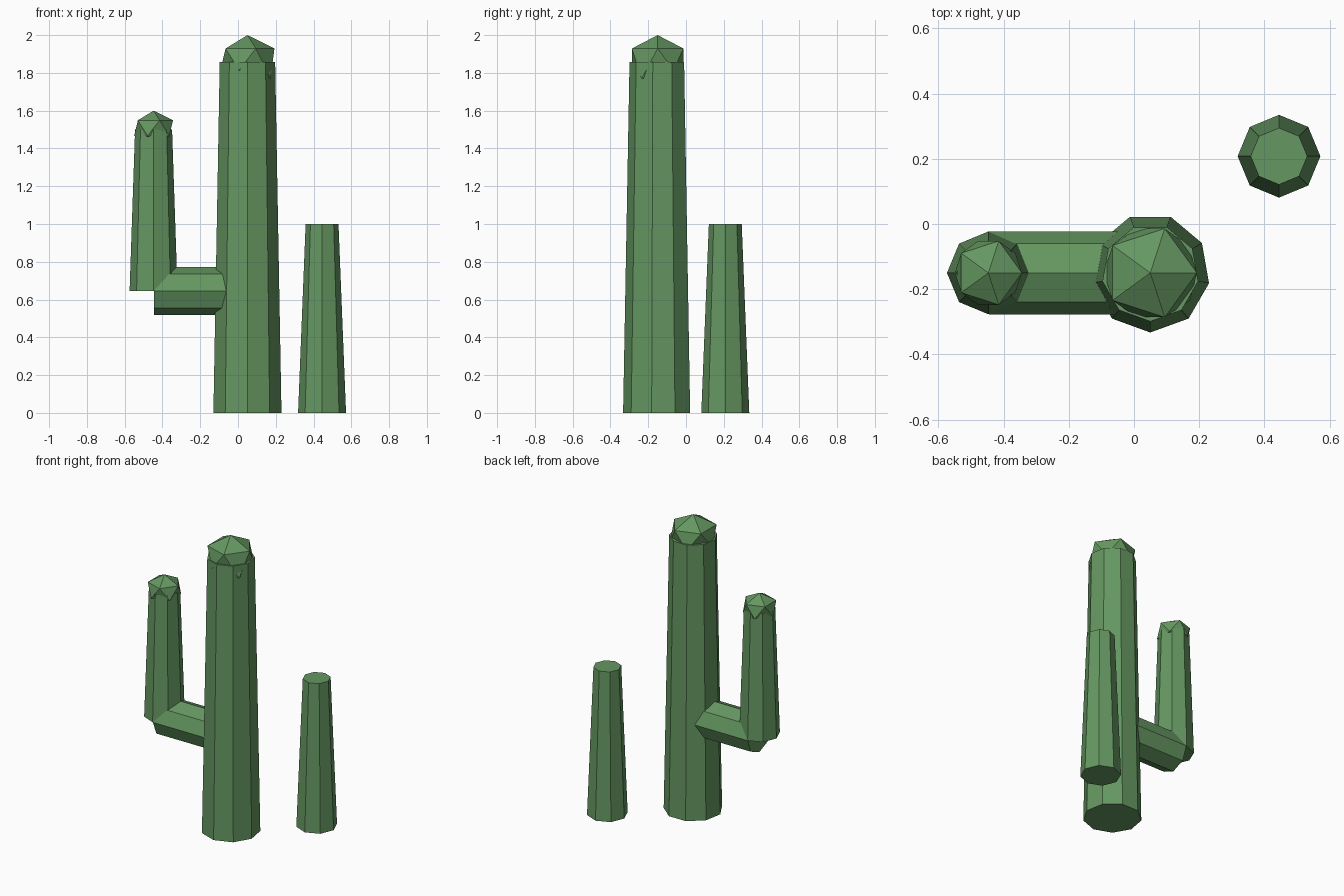
import bpy, bmesh
from math import sin, cos, pi, radians
from mathutils import Matrix, Vector

if "Cube" in bpy.data.objects:
    bpy.data.objects.remove(bpy.data.objects["Cube"])

green = bpy.data.materials.new("cactus_green")
green.diffuse_color = (0.13, 0.31, 0.12, 1)
green.use_nodes = True
green.node_tree.nodes["Principled BSDF"].inputs["Base Color"].default_value = green.diffuse_color


def finish(name, bm, matrix):
    bmesh.ops.transform(bm, matrix=matrix, verts=bm.verts)
    bmesh.ops.recalc_face_normals(bm, faces=bm.faces)
    mesh = bpy.data.meshes.new(name)
    bm.to_mesh(mesh)
    bm.free()
    mesh.materials.append(green)
    ob = bpy.data.objects.new(name, mesh)
    bpy.context.collection.objects.link(ob)
    return ob


def column(name, base, sides, r0, r1, length, phase=0.0, rot=Matrix()):
    """Tapered prism growing from base along local z."""
    bm = bmesh.new()
    rings = []
    for r, z in ((r0, 0), (r1, length)):
        rings.append([bm.verts.new((r * cos(phase + 2 * pi * i / sides),
                                    r * sin(phase + 2 * pi * i / sides), z))
                      for i in range(sides)])
    low, high = rings
    for i in range(sides):
        j = (i + 1) % sides
        bm.faces.new((low[i], low[j], high[j], high[i]))
    bm.faces.new(low[::-1])
    bm.faces.new(high)
    return finish(name, bm, Matrix.Translation(base) @ rot)


def cap(name, centre, r, spike=None):
    """Flattened low-poly ball; spike pulls the nearest vertex to a point."""
    bm = bmesh.new()
    bmesh.ops.create_icosphere(bm, subdivisions=1, radius=r)
    bmesh.ops.scale(bm, vec=(1, 1, 0.8), verts=bm.verts)
    if spike:
        target = Vector(spike) - Vector(centre)
        min(bm.verts, key=lambda v: (v.co - target).length).co = target
    return finish(name, bm, Matrix.Translation(centre))


# Main trunk, nine-sided, with its faceted tip
column("trunk", (0.05, -0.15, 0), 9, 0.183, 0.149, 1.857, -pi / 2)
cap("trunk_tip", (0.05, -0.15, 1.872), 0.16, spike=(0.172, -0.235, 1.77))

# Side arm: horizontal elbow, upright part and tip
column("arm_elbow", (-0.445, -0.15, 0.645), 8, 0.127, 0.127, 0.495,
       rot=Matrix.Rotation(radians(90), 4, 'Y'))
column("arm_upright", (-0.447, -0.15, 0.645), 8, 0.127, 0.098, 0.855)
cap("arm_tip", (-0.447, -0.15, 1.508), 0.115)

# Separate small stem
column("small_stem", (0.445, 0.208, 0), 8, 0.127, 0.087, 1.0)
